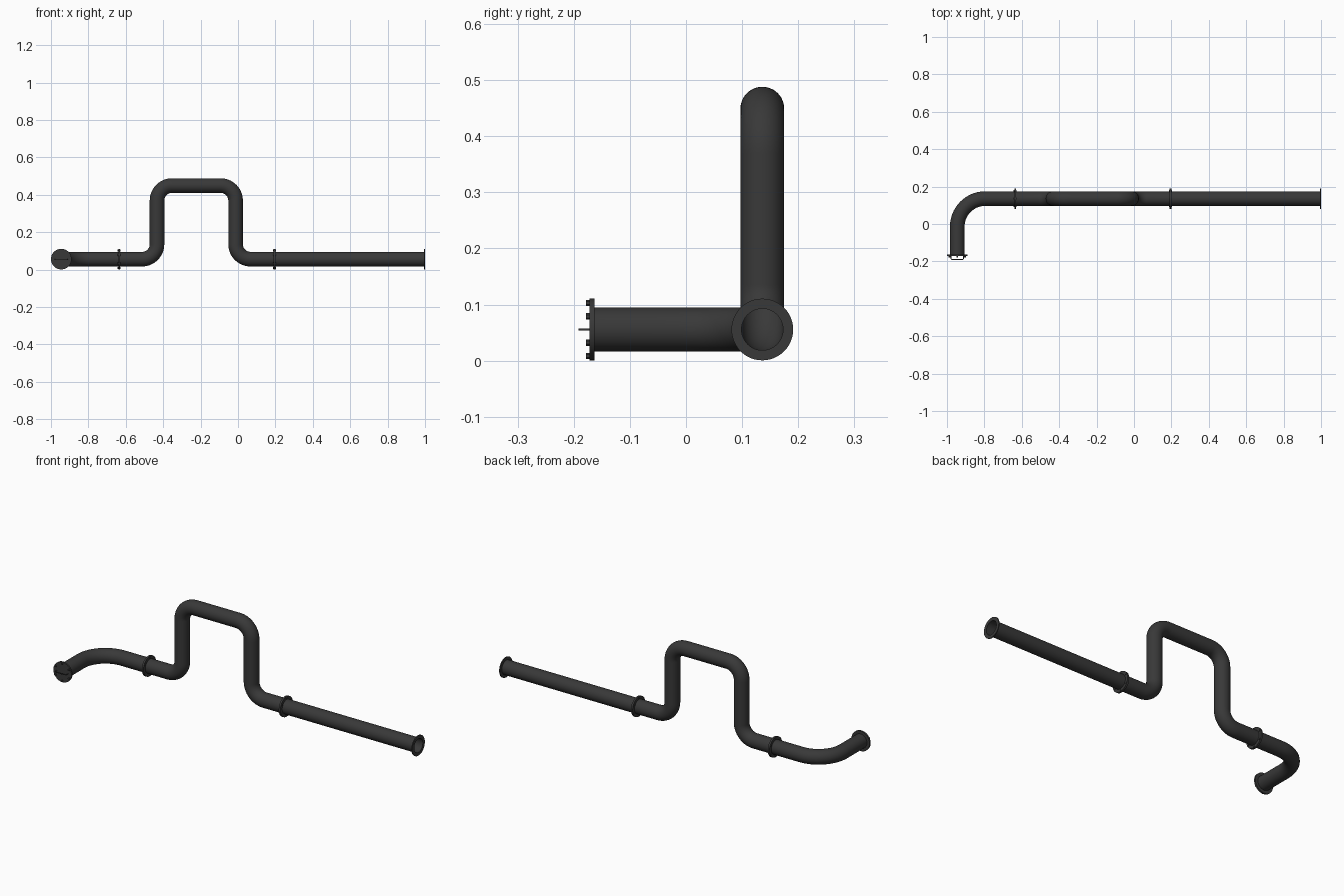
import bpy, bmesh, math
from mathutils import Vector, Matrix

if "Cube" in bpy.data.objects:
    bpy.data.objects.remove(bpy.data.objects["Cube"])

R_OUT, R_IN, R_FL = 0.039, 0.037, 0.055
YC, ZC = 0.136, 0.0555
X_END, Y_END = -0.945, -0.166
SEG = 48

mat = bpy.data.materials.new("dark_steel")
mat.diffuse_color = (0.04, 0.04, 0.04, 1)
mat.use_nodes = True
mat.node_tree.nodes["Principled BSDF"].inputs["Base Color"].default_value = mat.diffuse_color


def finish(bm, name):
    bmesh.ops.recalc_face_normals(bm, faces=bm.faces)
    me = bpy.data.meshes.new(name)
    bm.to_mesh(me)
    bm.free()
    ob = bpy.data.objects.new(name, me)
    bpy.context.collection.objects.link(ob)
    me.materials.append(mat)
    bpy.ops.object.select_all(action='DESELECT')
    ob.select_set(True)
    bpy.context.view_layer.objects.active = ob
    bpy.ops.object.shade_smooth_by_angle(angle=math.radians(35))
    return ob


def loft(bm, rings, closed=False):
    n = len(rings[0])
    pairs = list(zip(rings, rings[1:]))
    if closed:
        pairs.append((rings[-1], rings[0]))
    for a, b in pairs:
        for i in range(n):
            j = (i + 1) % n
            bm.faces.new((a[i], a[j], b[j], b[i]))


def rounded_path(corners, radius, steps=14):
    """Return (point, tangent) stations with circular arcs at the corners."""
    pts = [Vector(c) for c in corners]
    out = [(pts[0], (pts[1] - pts[0]).normalized())]
    for a, b, c in zip(pts, pts[1:], pts[2:]):
        d1, d2 = (b - a).normalized(), (c - b).normalized()
        centre = b - d1 * radius + d2 * radius
        for k in range(steps + 1):
            t = k / steps * math.pi / 2
            p = centre - d2 * radius * math.cos(t) + d1 * radius * math.sin(t)
            out.append((p, d1 * math.cos(t) + d2 * math.sin(t)))
    out.append((pts[-1], (pts[-1] - pts[-2]).normalized()))
    return out


def pipe(name, corners, radius, binormal):
    """Hollow pipe swept along a planar path."""
    bm = bmesh.new()
    b = Vector(binormal)
    path = rounded_path(corners, radius)

    def ring(p, t, r):
        n = b.cross(t)
        return [bm.verts.new(p + r * (n * math.cos(2 * math.pi * i / SEG) + b * math.sin(2 * math.pi * i / SEG)))
                for i in range(SEG)]
    rings = [ring(p, t, R_OUT) for p, t in path]
    rings += [ring(p, t, R_IN) for p, t in reversed(path)]
    loft(bm, rings, closed=True)
    return finish(bm, name)


def axis_matrix(pos, axis):
    return Matrix.Translation(pos) @ Vector(axis).to_track_quat('Z', 'Y').to_matrix().to_4x4()


def flange(name, pos, axis, thick=0.005, inner=R_IN):
    """Annular disc starting at pos and growing along axis."""
    bm = bmesh.new()
    rings = []
    for r, z in ((inner, 0), (R_FL, 0), (R_FL, thick), (inner, thick)):
        rings.append([bm.verts.new((r * math.cos(2 * math.pi * i / SEG), r * math.sin(2 * math.pi * i / SEG), z))
                      for i in range(SEG)])
    loft(bm, rings, closed=True)
    bm.transform(axis_matrix(pos, axis))
    return finish(bm, name)


def bolts(name, pos, axis, length, count=6):
    """Ring of hexagonal bolts centred on pos."""
    bm = bmesh.new()
    base = axis_matrix(pos, axis)
    for i in range(count):
        a = 2 * math.pi * i / count + math.pi / 6
        m = base @ Matrix.Translation((0.047 * math.cos(a), 0.047 * math.sin(a), 0))
        bmesh.ops.create_cone(bm, cap_ends=True, segments=6, radius1=0.0055,
                              radius2=0.0055, depth=length, matrix=m)
    return finish(bm, name)


# Three pipe lengths: horizontal elbow, raised loop, straight run
J1, J2 = -0.635, 0.195
pipe("elbow_pipe", [(X_END, Y_END, ZC), (X_END, YC, ZC), (J1, YC, ZC)], 0.15, (0, 0, 1))
XL, XR, ZT = -0.433, -0.013, 0.449
pipe("loop_pipe", [(J1, YC, ZC), (XL, YC, ZC), (XL, YC, ZT), (XR, YC, ZT), (XR, YC, ZC), (J2, YC, ZC)],
     0.08, (0, 1, 0))
pipe("straight_pipe", [(J2, YC, ZC), (1.0, YC, ZC)], 0.1, (0, 1, 0))

# Paired flanges and bolts at the joints
for i, x in enumerate((J1, J2), 1):
    flange(f"joint_{i}_flange_left", (x, YC, ZC), (-1, 0, 0))
    flange(f"joint_{i}_flange_right", (x, YC, ZC), (1, 0, 0))
    bolts(f"joint_{i}_bolts", (x, YC, ZC), (1, 0, 0), 0.016)

# Open end flange
flange("open_end_flange", (1.0, YC, ZC), (-1, 0, 0))

# Closed end: flange, blind cover, bolts and lifting handle
flange("closed_end_flange", (X_END, Y_END, ZC), (0, 1, 0), 0.003)
bm = bmesh.new()
bmesh.ops.create_cone(bm, cap_ends=True, segments=SEG, radius1=R_FL, radius2=R_FL, depth=0.006,
                      matrix=axis_matrix((X_END, Y_END - 0.003, ZC), (0, -1, 0)))
finish(bm, "blind_cover")
# rotate the bolt ring so one sits at top and bottom
bolts("cover_bolts", (X_END, Y_END - 0.007, ZC), (0, -1, 0), 0.010)

cu = bpy.data.curves.new("cover_handle", 'CURVE')
cu.dimensions = '3D'
cu.bevel_depth = 0.002
cu.bevel_resolution = 2
cu.use_fill_caps = True
sp = cu.splines.new('POLY')
shape = [(-0.034, 0.004), (-0.034, 0.019), (-0.032, 0.022), (-0.028, 0.024),
         (0.028, 0.024), (0.032, 0.022), (0.034, 0.019), (0.034, 0.004)]
sp.points.add(len(shape) - 1)
for p, (x, d) in zip(sp.points, shape):
    p.co = (X_END + x, Y_END - d, ZC, 1)
cu.materials.append(mat)
bpy.context.collection.objects.link(bpy.data.objects.new("cover_handle", cu))
